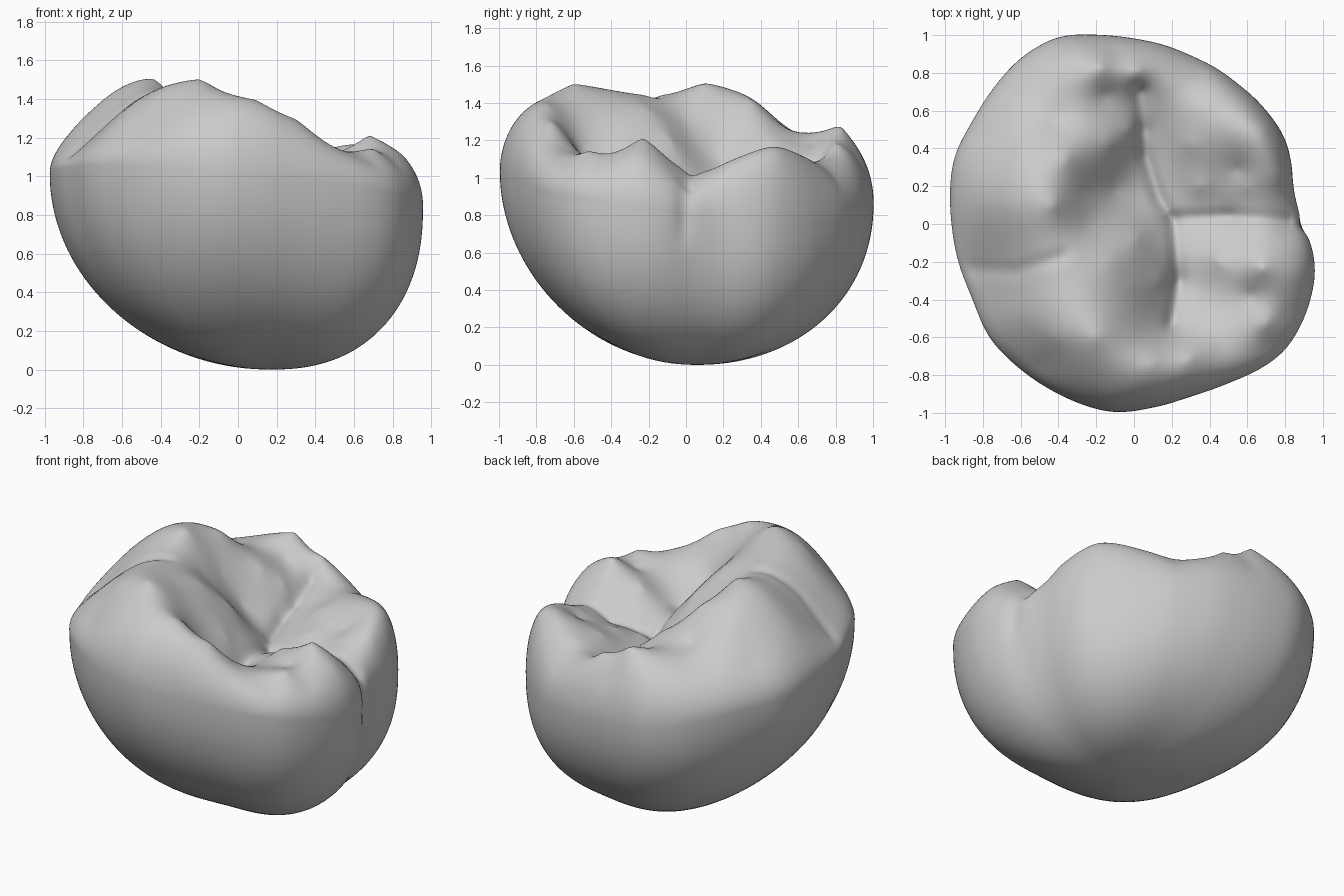
import bpy, bmesh, math

if "Cube" in bpy.data.objects:
    bpy.data.objects.remove(bpy.data.objects["Cube"])

CX, CY = 0.17, 0.06          # axis through the lowest point of the bowl
N, LOW, UP = 220, 36, 76     # segments around, rings below and above the equator

# Plan outline of the crown, anticlockwise
outline = [(.96, -.25), (.935, -.1), (.89, 0), (.86, .1), (.84, .2), (.8, .45), (.7, .6), (.55, .74),
           (.3, .89), (0, .98), (-.2, 1), (-.4, .995), (-.6, .88), (-.72, .75), (-.85, .55),
           (-.955, .35), (-.965, 0), (-.93, -.2), (-.85, -.4), (-.77, -.6), (-.6, -.77),
           (-.4, -.9), (-.2, -.98), (-.08, -1), (.05, -.98), (.3, -.91), (.5, -.84), (.68, -.76),
           (.8, -.67), (.9, -.5)]

# Height landmarks of the chewing surface
front_left_cusp = [(-.2, -.6, 1.5), (-.12, -.84, 1.37), (-.42, -.6, 1.42), (-.58, -.48, 1.34),
                   (-.74, -.45, 1.19), (-.5, -.75, 1.22), (-.15, -.4, 1.42), (0, -.33, 1.28),
                   (.13, -.3, 1.13), (.1, -.74, 1.39), (.3, -.71, 1.29), (.08, -.58, 1.27),
                   (-.12, -.2, 1.36), (.01, -.08, 1.2)]
left_groove = [(-.85, -.24, 1.12), (-.62, -.25, 1.33), (-.38, -.17, 1.44), (-.24, .0, 1.31)]
left_cusp = [(-.43, .1, 1.5), (-.65, .1, 1.43), (-.81, .1, 1.29), (-.6, .4, 1.37), (-.78, .45, 1.19),
             (-.36, .35, 1.41), (-.42, .55, 1.25), (-.62, .68, 1.16), (-.24, .17, 1.26),
             (-.1, .18, 1.08), (0, .12, 1.03), (-.13, .43, 1.21), (-.03, .5, 1.12)]
back_ridge = [(-.18, .83, 1.27), (-.4, .8, 1.21), (.02, .81, 1.18), (.2, .74, 1.09), (-.15, .68, 1.18),
              (-.1, .93, 1.08), (.35, .8, .99)]
back_right_cusp = [(.55, .5, 1.16), (.35, .62, 1.11), (.7, .5, 1.1), (.3, .42, 1.08), (.55, .29, 1.06),
                   (.6, .19, 1.06), (.78, .25, 1.04), (.35, .2, 1.02)]
front_right_cusp = [(.68, -.23, 1.21), (.86, -.25, 1.1), (.7, -.53, 1.14), (.45, -.2, 1.1),
                    (.62, -.38, 1.1), (.46, -.66, 1.16), (.82, -.48, 1.06), (.4, -.45, 1.07),
                    (.7, -.66, 1.06)]
central_groove = [(.03, .7, 1.09), (.05, .5, 1.02), (.06, .36, .98), (.13, .14, .96),
                  (.21, 0, .96), (.235, -.3, .98), (.2, -.53, 1.08)]
right_groove = [(.21, .03, .96), (.5, .04, .97), (.83, .02, .94)]

polar = sorted((math.atan2(y - CY, x - CX), math.hypot(x - CX, y - CY)) for x, y in outline)
polar = [(polar[-1][0] - math.tau, polar[-1][1])] + polar + [(polar[0][0] + math.tau, polar[0][1])]


def raw_radius(a):
    a = (a + math.pi) % math.tau - math.pi
    for (a0, r0), (a1, r1) in zip(polar, polar[1:]):
        if a0 <= a <= a1:
            return r0 + (r1 - r0) * (a - a0) / (a1 - a0)
    return polar[-1][1]


def radius(a, step=.025):
    return sum(raw_radius(a + i * step) for i in range(-3, 4)) / 7


def equator(a):
    return .91 - .11 * math.cos(a) - .1 * math.sin(a)


def fullness(a):
    return (2.15 + .15 * math.cos(a) + .04 * math.sin(a)
            + .06 * math.cos(2 * a) - .08 * math.cos(4 * a))


def rim(s):
    return math.sqrt(max(0, 1 - s ** 6))


def solve(m, v):
    n = len(v)
    m = [row[:] + [b] for row, b in zip(m, v)]
    for i in range(n):
        p = max(range(i, n), key=lambda k: abs(m[k][i]))
        m[i], m[p] = m[p], m[i]
        for k in range(i + 1, n):
            f = m[k][i] / m[i][i]
            if f:
                for j in range(i, n + 1):
                    m[k][j] -= f * m[i][j]
    out = [0] * n
    for i in reversed(range(n)):
        out[i] = (m[i][n] - sum(m[i][j] * out[j] for j in range(i + 1, n))) / m[i][i]
    return out


# Smooth interpolation through the landmarks, allowing for the rounded rim
points = (front_left_cusp + left_groove + left_cusp + back_ridge + back_right_cusp
          + front_right_cusp + central_groove + right_groove[1:])
targets = []
for x, y, z in points:
    a = math.atan2(y - CY, x - CX)
    s = min(.97, math.hypot(x - CX, y - CY) / radius(a))
    e = equator(a)
    targets.append(e + (z - e) / max(.45, rim(s)))


def kernel(dx, dy):
    return (dx * dx + dy * dy) ** .66


n = len(points)
matrix = [[kernel(p[0] - q[0], p[1] - q[1]) for q in points] + [1] for p in points]
matrix.append([1] * n + [0])
weights = solve(matrix, targets + [0])


def segment_distance(x, y, p, q):
    dx, dy = q[0] - p[0], q[1] - p[1]
    t = max(0, min(1, ((x - p[0]) * dx + (y - p[1]) * dy) / (dx * dx + dy * dy)))
    return math.hypot(x - p[0] - t * dx, y - p[1] - t * dy)


def surface(x, y):
    h = weights[n] + sum(w * kernel(x - p[0], y - p[1]) for w, p in zip(weights, points))
    for line, depth in ((central_groove, .03), (right_groove, .02), (left_groove[:3], .015)):
        d = min(segment_distance(x, y, p, q) for p, q in zip(line, line[1:]))
        h -= depth * math.exp(-(d / .04) ** 2)
    return h


# Crown: rounded bowl below the equator, cusped surface above
bm = bmesh.new()
angles = [math.tau * i / N for i in range(N)]
rings = []
sizes = [(radius(a), radius(a, .1)) for a in angles]
for k in range(1, LOW + UP):
    lower = k <= LOW
    s = math.sin(math.pi / 2 * (k / LOW if lower else (LOW + UP - k) / UP))
    ring = []
    for a, (r, soft) in zip(angles, sizes):
        if lower:
            r = soft + (r - soft) * s ** 4
        x, y = CX + s * r * math.cos(a), CY + s * r * math.sin(a)
        e = equator(a)
        if lower:
            p = fullness(a)
            z = e * (1 - max(0, 1 - s ** p) ** (1 / p))
        else:
            z = e + (surface(x, y) - e) * rim(s)
        # groove running down the right wall
        if x > .6 and z > .6:
            x -= .018 * math.exp(-((y + .01) / .04) ** 2) * min(1, (z - .6) / .15) * s ** 4
        ring.append(bm.verts.new((x, y, z)))
    rings.append(ring)
for r0, r1 in zip(rings, rings[1:]):
    for i in range(N):
        j = (i + 1) % N
        bm.faces.new((r0[i], r0[j], r1[j], r1[i]))
bottom = bm.verts.new((CX, CY, 0))
top = bm.verts.new((CX, CY, surface(CX, CY)))
for i in range(N):
    j = (i + 1) % N
    bm.faces.new((bottom, rings[0][j], rings[0][i]))
    bm.faces.new((top, rings[-1][i], rings[-1][j]))
bmesh.ops.recalc_face_normals(bm, faces=bm.faces)
mesh = bpy.data.meshes.new("molar_crown")
bm.to_mesh(mesh)
bm.free()
crown = bpy.data.objects.new("molar_crown", mesh)
bpy.context.collection.objects.link(crown)
for poly in mesh.polygons:
    poly.use_smooth = True
